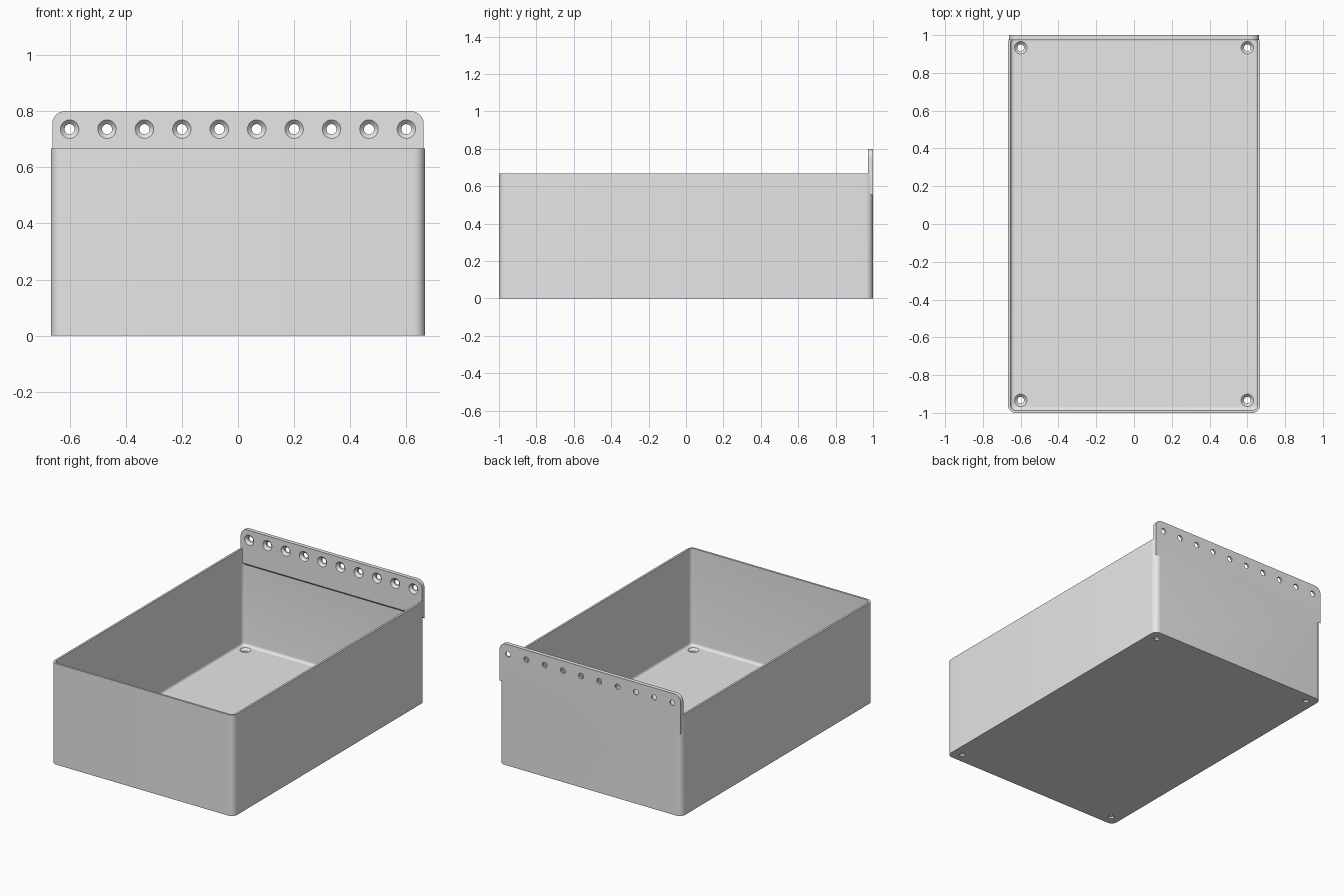
import bpy, bmesh
from math import pi, radians, sin, cos
from mathutils import Matrix

default = bpy.data.objects.get("Cube")
if default:
    bpy.data.objects.remove(default, do_unlink=True)

UNIT = 1 / 75            # one small design step
HALF_X, HALF_Y, HEIGHT = 50 * UNIT, 1.0, 50 * UNIT
WALL, FLOOR, PLATE = UNIT, 2 * UNIT, 2 * UNIT

grey = bpy.data.materials.new("plain grey")
grey.use_nodes = True
grey.diffuse_color = (0.8, 0.8, 0.8, 1)
grey.node_tree.nodes["Principled BSDF"].inputs["Base Color"].default_value = (0.8, 0.8, 0.8, 1)


def finish(bm, name):
    bmesh.ops.recalc_face_normals(bm, faces=bm.faces)
    mesh = bpy.data.meshes.new(name)
    bm.to_mesh(mesh)
    bm.free()
    mesh.materials.append(grey)
    obj = bpy.data.objects.new(name, mesh)
    bpy.context.collection.objects.link(obj)
    return obj


def bevel(bm, edges, radius, segments=8):
    bmesh.ops.bevel(bm, geom=edges, offset=radius, segments=segments,
                    profile=0.5, affect='EDGES', clamp_overlap=True)


def rounded_box(name, hx, hy, z0, z1, radius, fillet=0):
    bm = bmesh.new()
    bmesh.ops.create_cube(bm, size=1)
    for v in bm.verts:
        v.co = (v.co.x * 2 * hx, v.co.y * 2 * hy, z1 if v.co.z > 0 else z0)
    bevel(bm, [e for e in bm.edges
               if abs(e.verts[0].co.z - e.verts[1].co.z) > 0.1], radius)
    if fillet:
        bevel(bm, [e for e in bm.edges
                   if all(abs(v.co.z - z0) < 1e-5 for v in e.verts)], fillet, 5)
    return finish(bm, name)


def countersinks(name, matrices):
    """Screw hole cutters; local +z points out of the countersunk face."""
    profile = [(0.018, -0.06), (0.018, -0.015), (0.033, 0), (0.033, 0.04)]
    n = 32
    bm = bmesh.new()
    for m in matrices:
        rings = [[bm.verts.new(m @ Matrix.Translation(
                  (r * cos(2 * pi * i / n), r * sin(2 * pi * i / n), z)).translation)
                  for i in range(n)] for r, z in profile]
        for a, b in zip(rings, rings[1:]):
            for i in range(n):
                j = (i + 1) % n
                bm.faces.new((a[i], a[j], b[j], b[i]))
        bm.faces.new(rings[0][::-1])
        bm.faces.new(rings[-1])
    return finish(bm, name)


def combine(target, other, operation):
    mod = target.modifiers.new(operation.lower(), 'BOOLEAN')
    mod.object, mod.operation, mod.solver = other, operation, 'EXACT'
    bpy.ops.object.select_all(action='DESELECT')
    bpy.context.view_layer.objects.active = target
    target.select_set(True)
    bpy.ops.object.modifier_apply(modifier=mod.name)
    bpy.data.objects.remove(other, do_unlink=True)


# Open tray: rounded shell with a filleted cavity
tray = rounded_box("storage_bin", HALF_X, HALF_Y, 0, HEIGHT, 3 * UNIT)
cavity = rounded_box("cavity_cutter", HALF_X - WALL, HALF_Y - WALL,
                     FLOOR, HEIGHT + 0.1, 2 * UNIT, 0.018)
combine(tray, cavity, 'DIFFERENCE')

# Mounting plate: sloped underside and rounded upper corners
plate_x, top, bottom = HALF_X - 0.005, 60 * UNIT, 0.547
bm = bmesh.new()
side = [(HALF_Y - PLATE, top), (HALF_Y, top), (HALF_Y, bottom),
        (HALF_Y - PLATE, bottom + PLATE)]
face = bm.faces.new([bm.verts.new((-plate_x, y, z)) for y, z in side])
ext = bmesh.ops.extrude_face_region(bm, geom=[face])
bmesh.ops.translate(bm, vec=(2 * plate_x, 0, 0),
                    verts=[g for g in ext["geom"] if isinstance(g, bmesh.types.BMVert)])
bevel(bm, [e for e in bm.edges if all(v.co.z > top - 1e-4 for v in e.verts)
           and abs(e.verts[0].co.x - e.verts[1].co.x) < 1e-4], 0.045)
combine(tray, finish(bm, "mounting_plate"), 'UNION')

# Row of screw holes in the plate, and one in each floor corner
facing_front = Matrix.Rotation(pi / 2, 4, 'X')
row = [Matrix.Translation(((i - 4.5) * 10 * UNIT, HALF_Y - PLATE, 55.2 * UNIT))
       @ facing_front for i in range(10)]
corners = [Matrix.Translation((sx * 45 * UNIT, sy * 70 * UNIT, FLOOR))
           for sx in (-1, 1) for sy in (-1, 1)]
combine(tray, countersinks("hole_cutters", row + corners), 'DIFFERENCE')

tray.select_set(True)
bpy.context.view_layer.objects.active = tray
bpy.ops.object.shade_smooth_by_angle(angle=radians(30))
